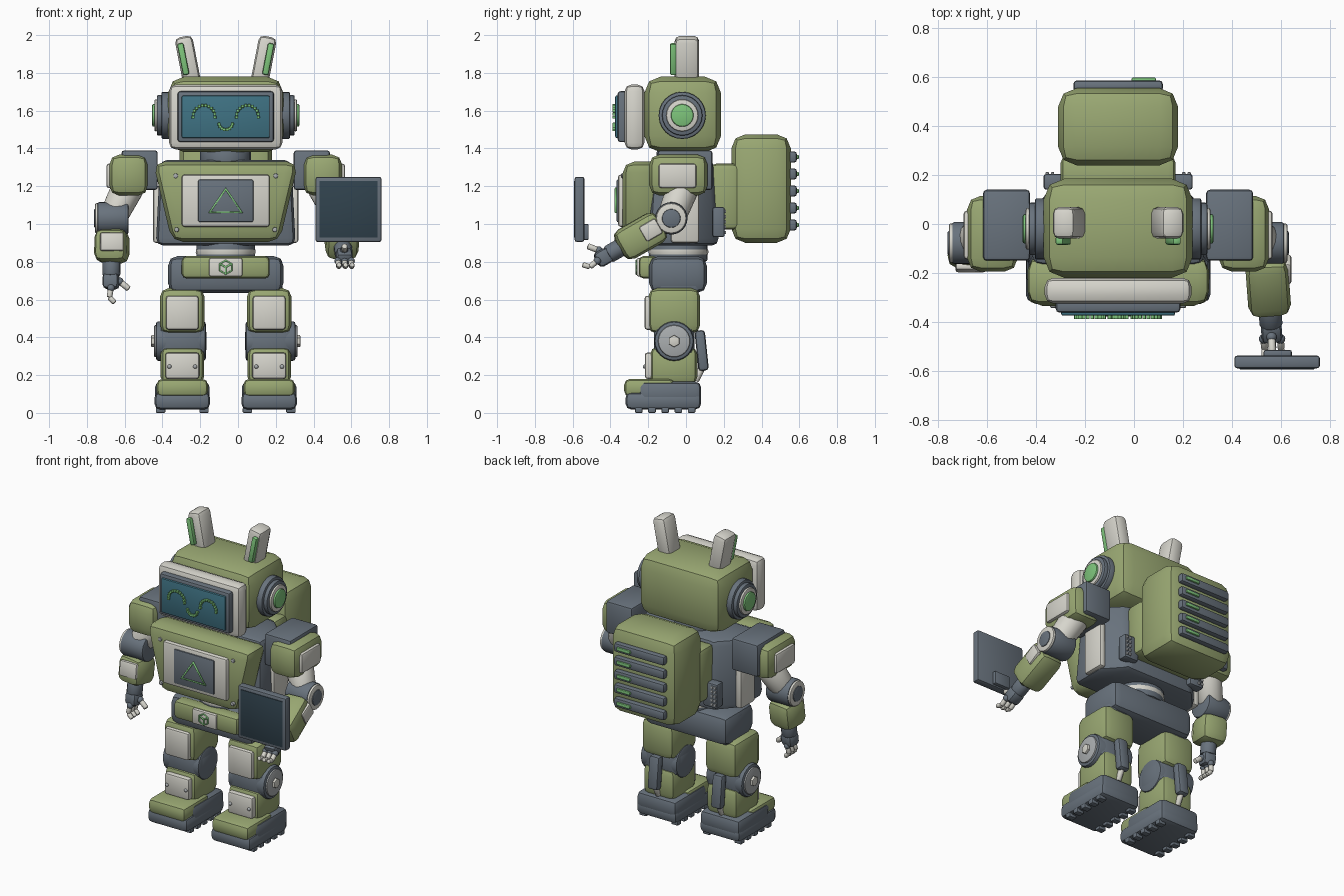
import bpy, bmesh, math
from mathutils import Vector, Matrix

if "Cube" in bpy.data.objects:
    bpy.data.objects.remove(bpy.data.objects["Cube"])

MID = -0.065          # centre line of the body
SIDES = (("right", -1), ("left", 1))


def material(name, rgb):
    m = bpy.data.materials.new(name)
    m.use_nodes = True
    m.diffuse_color = (*rgb, 1)
    m.node_tree.nodes["Principled BSDF"].inputs["Base Color"].default_value = (*rgb, 1)
    return m


GREEN = material("sage green", (0.32, 0.39, 0.17))
GRAY = material("slate gray", (0.14, 0.17, 0.205))
WHITE = material("warm white", (0.68, 0.67, 0.61))
METAL = material("light metal", (0.4, 0.42, 0.43))
TEAL = material("screen teal", (0.05, 0.17, 0.23))
DARK = material("dark glass", (0.03, 0.055, 0.075))
LED = material("glowing green", (0.21, 0.56, 0.2))


def finish(name, bm, mat):
    """Turn a bmesh into a softly shaded object that keeps hard edges."""
    bmesh.ops.recalc_face_normals(bm, faces=bm.faces)
    for f in bm.faces:
        f.smooth = True
    for e in bm.edges:
        e.smooth = len(e.link_faces) == 2 and e.calc_face_angle(0) < math.radians(38)
    me = bpy.data.meshes.new(name)
    bm.to_mesh(me)
    bm.free()
    me.materials.append(mat)
    ob = bpy.data.objects.new(name, me)
    ob.location.x = MID
    bpy.context.collection.objects.link(ob)


def bevel_all(bm, edges, width):
    bmesh.ops.bevel(bm, geom=edges, offset=width, segments=2, profile=0.5,
                    affect='EDGES', clamp_overlap=True)


def box(name, at, size, mat, bevel=0.01, rot=None, taper=1):
    """Bevelled box, or several in one object when given a list of places."""
    bm = bmesh.new()
    for c in (at if isinstance(at, list) else [at]):
        part = bmesh.new()
        bmesh.ops.create_cube(part, size=1)
        for v in part.verts:
            if v.co.z < 0:
                v.co.x *= taper
            v.co = Vector([a * b for a, b in zip(v.co, size)])
        bevel_all(part, part.edges[:], bevel)
        part.transform(Matrix.Translation(Vector(c)) @ (rot or Matrix()))
        tmp = bpy.data.meshes.new("tmp")
        part.to_mesh(tmp)
        part.free()
        bm.from_mesh(tmp)
        bpy.data.meshes.remove(tmp)
    finish(name, bm, mat)


def span(name, x, y, z, mat, bevel=0.01, taper=1):
    """Box given by its limits on each axis."""
    lims = (x, y, z)
    centre = Vector([sum(l) / 2 for l in lims])
    box(name, centre, [abs(l[1] - l[0]) for l in lims], mat, bevel, taper=taper)


def aim(p0, p1):
    return (p1 - p0).to_track_quat('Z', 'Y').to_matrix().to_4x4()


def limb(name, p0, p1, width, mat, bevel):
    box(name, (p0 + p1) / 2, (width, width, (p1 - p0).length), mat, bevel, aim(p0, p1))


def rod(name, p0, p1, r, mat, bevel=0.008, sides=24, r2=None):
    p0, p1 = Vector(p0), Vector(p1)
    bm = bmesh.new()
    bmesh.ops.create_cone(bm, cap_ends=True, segments=sides, radius1=r, radius2=r2 or r,
                          depth=(p1 - p0).length)
    bevel_all(bm, [e for e in bm.edges if any(len(f.verts) > 4 for f in e.link_faces)], bevel)
    bm.transform(Matrix.Translation((p0 + p1) / 2) @ aim(p0, p1))
    finish(name, bm, mat)


def ball(name, at, r, mat):
    bm = bmesh.new()
    bmesh.ops.create_uvsphere(bm, u_segments=16, v_segments=10, radius=r)
    bm.transform(Matrix.Translation(Vector(at)))
    finish(name, bm, mat)


def wire(name, lines, y, r, mat):
    """Thin tube drawing on a front plate, from x-z points."""
    cu = bpy.data.curves.new(name, 'CURVE')
    cu.dimensions, cu.bevel_depth, cu.bevel_resolution = '3D', r, 1
    for pts, closed in lines:
        sp = cu.splines.new('POLY')
        sp.points.add(len(pts) - 1)
        for p, (px, pz) in zip(sp.points, pts):
            p.co = (px, y, pz, 1)
        sp.use_cyclic_u = closed
    cu.materials.append(mat)
    ob = bpy.data.objects.new(name, cu)
    ob.location.x = MID
    bpy.context.collection.objects.link(ob)


def ring(cx, cz, r, n, start, end):
    return [(cx + r * math.cos(math.radians(start + (end - start) * i / n)),
             cz + r * math.sin(math.radians(start + (end - start) * i / n))) for i in range(n + 1)]


# Head and face screen
span("head", (-.305, .305), (-.22, .185), (1.38, 1.78), GREEN, .085)
span("face_frame", (-.3, .3), (-.325, -.22), (1.395, 1.738), WHITE, .035)
span("face_bezel", (-.255, .255), (-.362, -.3), (1.433, 1.703), GRAY, .015)
span("face_screen", (-.233, .233), (-.375, -.34), (1.455, 1.68), TEAL, .008)
for name, arc in (("right_eye", ring(-.115, 1.57, .058, 11, 185, -5)),
                  ("left_eye", ring(.115, 1.57, .058, 11, 185, -5)),
                  ("mouth", ring(0, 1.535, .036, 7, 190, 350))):
    box(name, [(x, -.38, z) for x, z in arc], (.015, .018, .015), LED, .003)
for side, s in SIDES:
    for part, x0, x1, r, mat in (("ear_cup", .28, .34, .125, GRAY), ("ear_band", .33, .365, .107, GRAY),
                                 ("ear_ring", .36, .378, .085, WHITE), ("ear_light", .37, .39, .06, LED)):
        rod(f"{side}_{part}", (s * x0, -.02, 1.575), (s * x1, -.02, 1.575), r, mat)
    tilt = Matrix.Rotation(s * math.radians(11), 4, 'Y')
    box(f"{side}_antenna", (s * .2, .005, 1.862), (.095, .13, .265), WHITE, .028, tilt)
    box(f"{side}_antenna_light", (s * .225, -.068, 1.873), (.034, .035, .17), LED, .01, tilt)
rod("neck", (0, -.02, 1.29), (0, -.02, 1.4), .135, GRAY, .02, 16)

# Torso
bm = bmesh.new()
plan = ((-.37, -.2), (.37, -.2), (.37, .04), (.25, .175), (-.25, .175), (-.37, .04))
base = bm.faces.new([bm.verts.new((x, y, .885)) for x, y in plan])
top = bmesh.ops.extrude_face_region(bm, geom=[base])["geom"]
for v in top:
    if isinstance(v, bmesh.types.BMVert):
        v.co = (v.co.x * .94, v.co.y * .85, 1.34)
bevel_all(bm, bm.edges[:], .04)
finish("torso", bm, GRAY)
span("chest_shell", (-.385, .385), (-.335, -.13), (.905, 1.33), GREEN, .06, .74)
span("chest_panel", (-.233, .233), (-.36, -.3), (.985, 1.262), WHITE, .015)
span("chest_badge", (-.146, .146), (-.368, -.33), (1.01, 1.235), GRAY, .008)
wire("chest_triangle", [([(0, 1.185), (-.085, 1.062), (.085, 1.062)], True)], -.37, .009, LED)
for i, (x, z) in enumerate(((-.265, 1.255), (.265, 1.255), (-.26, .97), (.26, .97))):
    rod(f"chest_bolt_{i + 1}", (x, -.3, z), (x, -.343, z), .013, METAL, .004, 10)
for side, s in SIDES:
    span(f"{side}_side_panel", (s * .34, s * .385), (-.08, .07), (.9, 1.2), WHITE, .015)
    span(f"{side}_back_vent", (s * .2, s * .305), (.14, .205), (.93, 1.09), GRAY, .012)
    box(f"{side}_vent_slats", [(s * x, .205, .955 + .028 * i) for x in (.268, .29) for i in range(5)],
        (.014, .014, .018), METAL, .003)

# Backpack with lit vents
span("backpack_mount", (-.235, .235), (.13, .28), (.97, 1.32), GREEN, .03)
span("backpack", (-.245, .245), (.24, .555), (.9, 1.475), GREEN, .075)
for i in range(5):
    z = .995 + .09 * i
    span(f"backpack_vent_{i + 1}", (-.183, .183), (.54, .587), (z - .03, z + .03), GRAY, .015)
    span(f"backpack_light_{i + 1}", (.055, .155), (.575, .598), (z - .011, z + .011), LED, .005)

# Waist, hips and belt
rod("waist", (0, -.04, .8), (0, -.04, .9), .155, GRAY, .015, 20)
rod("waist_joint", (0, -.04, .76), (0, -.04, .87), .13, WHITE, .02, 20, .165)
span("pelvis", (-.305, .305), (-.195, .11), (.635, .83), GRAY, .05)
span("belt", (-.233, .233), (-.25, -.15), (.712, .83), GREEN, .025)
span("belt_buckle", (-.088, .088), (-.262, -.22), (.722, .82), WHITE, .01)
hexagon = ring(0, .771, .036, 6, 90, 450)[:6]
wire("buckle_cube_icon", [(hexagon, True)] + [([(0, .771), hexagon[i]], False) for i in (1, 3, 5)],
     -.263, .005, LED)

# Legs
for side, s in SIDES:
    X = s * .23
    rod(f"{side}_hip", (s * .15, -.04, .7), (s * .3, -.04, .7), .125, GRAY, .03)
    span(f"{side}_thigh", (X - .118, X + .118), (-.2, .075), (.42, .66), GREEN, .045)
    span(f"{side}_thigh_plate", (X - .087, X + .087), (-.22, -.17), (.44, .62), WHITE, .015)
    span(f"{side}_knee_guard", (X - .128, X + .128), (-.17, .045), (.285, .475), GRAY, .05)
    rod(f"{side}_knee", (X - s * .125, -.063, .38), (X + s * .14, -.063, .38), .105, GRAY, .015)
    rod(f"{side}_knee_disc", (X + s * .13, -.063, .38), (X + s * .15, -.063, .38), .085, METAL)
    rod(f"{side}_knee_hub", (X + s * .14, -.063, .38), (X + s * .165, -.063, .38), .032, WHITE, .005, 6)
    span(f"{side}_shin", (X - .115, X + .115), (-.19, .06), (.15, .35), GREEN, .04)
    span(f"{side}_shin_plate", (X - .09, X + .09), (-.218, -.17), (.18, .32), WHITE, .015)
    for n, d in (("inner", -s), ("outer", s)):
        ball(f"{side}_shin_{n}_bolt", (X + d * .068, -.218, .245), .011, METAL)
    box(f"{side}_calf_piston", (X, .083, .33), (.075, .055, .215), GRAY, .018,
        Matrix.Rotation(math.radians(6), 4, 'X'))
    rod(f"{side}_piston_rod", (X, .09, .25), (X, .05, .17), .018, WHITE, .004, 12)
    span(f"{side}_foot_sole", (X - .147, X + .147), (-.32, .08), (.018, .11), GRAY, .03)
    span(f"{side}_heel", (X - .145, X + .145), (-.25, .08), (.05, .165), GRAY, .03)
    span(f"{side}_toe_cap", (X - .136, X + .136), (-.327, -.06), (.085, .18), GREEN, .03)
    box(f"{side}_treads", [(X + d * .115, -.25 + .07 * i, .015) for d in (-1, 1) for i in range(5)],
        (.05, .04, .03), GRAY, .006)

# Arms: the right hangs down, the left bends forward to carry the tablet
wrists = {"right": Vector((-.605, -.11, .775)), "left": Vector((.622, -.37, .862))}
for side, s in SIDES:
    elbow, wrist = Vector((s * .6, -.078, 1.03)), wrists[side]
    way = (wrist - elbow).normalized()
    span(f"{side}_shoulder_joint", (s * .36, s * .552), (-.15, .14), (1.18, 1.39), GRAY, .015)
    span(f"{side}_shoulder", (s * .41, s * .617), (-.195, .115), (1.15, 1.368), GREEN, .055)
    span(f"{side}_shoulder_plate", (s * .58, s * .632), (-.145, .055), (1.19, 1.32), WHITE, .015)
    rod(f"{side}_upper_arm", (s * .51, -.01, 1.21), elbow, .088, WHITE, .02, 16, .075)
    rod(f"{side}_elbow", elbow - Vector((s * .085, 0, 0)), elbow + Vector((s * .08, 0, 0)), .086, GRAY, .012)
    rod(f"{side}_elbow_ring", elbow + Vector((s * .07, 0, 0)), elbow + Vector((s * .092, 0, 0)), .08, WHITE)
    rod(f"{side}_elbow_hub", elbow + Vector((s * .08, 0, 0)), elbow + Vector((s * .098, 0, 0)), .05, GRAY)
    limb(f"{side}_forearm", elbow + way * .06, wrist - way * .02, .175, GREEN, .045)
    # The plate sits on the front of a hanging arm, the outside of a bent one
    out = Vector((0, -.085, 0)) if s < 0 else Vector((.085, 0, 0))
    size = (.125, .03, .1) if s < 0 else (.03, .09, .1)
    turn = Matrix.Rotation(math.atan2(way.y, -way.z), 4, 'X')
    box(f"{side}_forearm_plate", elbow + way * .125 + out, size, WHITE, .012, turn)
    rod(f"{side}_wrist", wrist - way * .04, wrist + way * .05, .048, GRAY, .01, 14)
    palm = wrist + way * .08
    limb(f"{side}_palm", palm - way * .045, palm + way * .04, .085, GRAY, .022)
    # Fingers curl away from the palm, the thumb opposes them
    across = Vector((0, 1, 0)) if s < 0 else Vector((1, 0, 0))
    curl = Vector((1, 0, 0)) if s < 0 else Vector((0, -.5, .85))
    for i in range(3):
        root = palm + way * .035 + across * (.034 * (i - 1))
        knuckle = root + way * .05 - curl * .008
        ball(f"{side}_finger_joint_{i + 1}", root, .02, GRAY)
        rod(f"{side}_finger_{i + 1}", root, knuckle, .015, WHITE, .005, 10)
        rod(f"{side}_fingertip_{i + 1}", knuckle, knuckle + way * .028 + curl * .03, .014, WHITE, .006, 10)
    thumb = palm + curl * .045
    ball(f"{side}_thumb_joint", thumb, .021, GRAY)
    rod(f"{side}_thumb", thumb, thumb + way * .04 + curl * .05, .016, WHITE, .006, 10)

# Tablet
span("tablet", (.475, .825), (-.59, -.538), (.905, 1.25), GRAY, .012)
span("tablet_screen", (.497, .803), (-.594, -.586), (.928, 1.228), DARK, .002)
span("tablet_grip", (.595, .71), (-.545, -.515), (.915, 1.0), GRAY, .008)
